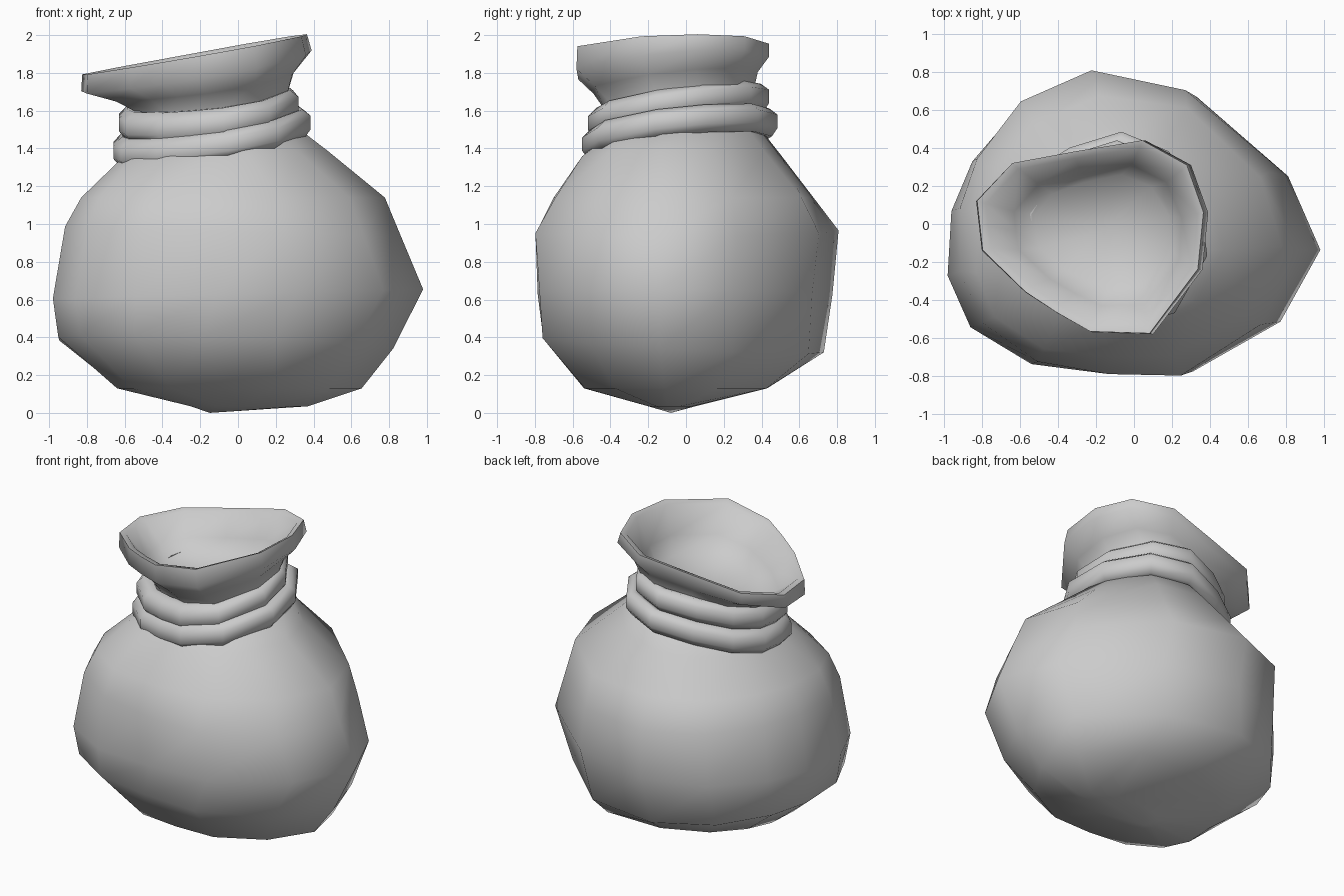
import bpy, bmesh, math

cube = bpy.data.objects.get("Cube")
if cube:
    bpy.data.objects.remove(cube, do_unlink=True)

# One plain cloth colour
cloth = bpy.data.materials.new("grey cloth")
cloth.use_nodes = True
colour = (0.6, 0.6, 0.6, 1)
cloth.diffuse_color = colour
cloth.node_tree.nodes["Principled BSDF"].inputs["Base Color"].default_value = colour

# Uneven outlines of the belly and of the open mouth, blended for the neck
BELLY = [(.98, -.13), (.81, .27), (.33, .7), (-.2, .81), (-.6, .65), (-.85, .35), (-.96, .08),
         (-.98, -.27), (-.86, -.55), (-.54, -.75), (-.12, -.8), (.31, -.79), (.77, -.52)]
MOUTH = [(.36, -.23), (.39, .07), (.3, .32), (.06, .45), (-.31, .39), (-.64, .33), (-.83, .13),
         (-.815, 0), (-.8, -.13), (-.57, -.35), (-.4, -.46), (-.22, -.56), (.1, -.57)]


def unit(points):
    """Scale an outline to the range 0..1 on both axes."""
    xs, ys = zip(*points)
    return [((x - min(xs)) / (max(xs) - min(xs)), (y - min(ys)) / (max(ys) - min(ys)))
            for x, y in points]


def ring(x0, x1, y0, y1, z, slope_x=0, slope_y=0, blend=0, cut=0, push=0):
    """Outline in a box on a tilted plane; cut trims the front right corner, push swells the back left."""
    mixed = unit([(a[0] * (1 - blend) + b[0] * blend, a[1] * (1 - blend) + b[1] * blend)
                  for a, b in zip(unit(BELLY), unit(MOUTH))])
    points = []
    for u, v in mixed:
        shift = cut * max(0, .7 - u - v) + push * max(0, u + v - 1.3)
        points.append((x0 + u * (x1 - x0) + shift, y0 + v * (y1 - y0) + shift,
                       z + (u - .5) * (x1 - x0) * slope_x + (v - .5) * (y1 - y0) * slope_y))
    return points


def loft(name, rings, first=None, last=None, closed=False):
    """Skin a stack of rings, with optional end points."""
    bm = bmesh.new()
    loops = [[bm.verts.new(p) for p in r] for r in rings]
    n = len(loops[0])
    pairs = list(zip(loops, loops[1:]))
    if closed:
        pairs.append((loops[-1], loops[0]))
    for low, high in pairs:
        for i in range(n):
            j = (i + 1) % n
            bm.faces.new((low[i], low[j], high[j], high[i]))
    for tip, loop in ((first, loops[0]), (last, loops[-1])):
        if tip:
            v = bm.verts.new(tip)
            for i in range(n):
                bm.faces.new((v, loop[i], loop[(i + 1) % n]))
    bmesh.ops.recalc_face_normals(bm, faces=bm.faces)
    mesh = bpy.data.meshes.new(name)
    bm.to_mesh(mesh)
    bm.free()
    mesh.materials.append(cloth)
    obj = bpy.data.objects.new(name, mesh)
    bpy.context.collection.objects.link(obj)
    bpy.ops.object.select_all(action='DESELECT')
    obj.select_set(True)
    bpy.context.view_layer.objects.active = obj
    bpy.ops.object.shade_smooth_by_angle(angle=math.radians(75))


# Sagging belly of the sack
loft("sack_body", [
    ring(-.25, .37, -.2, .05, .035),
    ring(-.64, .62, -.54, .4, .13, 0, 0, 0, 0, .3),
    ring(-.97, .81, -.77, .72, .36, -.03, -.06, 0, .05, .1),
    ring(-.98, .98, -.785, .775, .63, .025),
    ring(-.945, .86, -.81, .805, .96, -.03, 0, 0, .08, .03),
    ring(-.83, .76, -.7, .66, 1.14, 0, 0, 0, 0, .15),
    ring(-.64, .47, -.55, .5, 1.36, .06, .02, .2),
    ring(-.5, .27, -.42, .36, 1.5, .14, .1, .5),
], first=(-.15, -.08, 0), last=(-.13, -.04, 1.52))

# Two rolled folds around the neck: (inset, height) steps of the cross-section
ROLL = [(.09, -.06), (.03, -.075), (0, -.035), (0, .035), (.045, .075), (.09, .07)]


def roll(name, x0, x1, y0, y1, z, slope_x, slope_y):
    loft(name, [ring(x0 + d, x1 - d, y0 + d, y1 - d, z + h, slope_x, slope_y, .5)
                for d, h in ROLL], closed=True)


roll("lower_fold", -.66, .385, -.55, .485, 1.47, .16, .12)
roll("upper_fold", -.63, .32, -.52, .44, 1.595, .13, .15)

# Flared mouth: outside wall, thick lip, then the hollow inside
loft("sack_mouth", [
    ring(-.51, .24, -.41, .35, 1.52, .13, .12, .6),
    ring(-.55, .26, -.43, .36, 1.65, .13, .13, .7),
    ring(-.67, .3, -.49, .38, 1.73, .16, .1, .9),
    ring(-.83, .39, -.58, .44, 1.8, .18, .07, 1),
    ring(-.825, .365, -.575, .44, 1.895, .18, .02, 1),
    ring(-.78, .33, -.53, .4, 1.885, .18, .02, 1),
    ring(-.63, .25, -.43, .31, 1.74, .15, .04, .9),
    ring(-.52, .19, -.33, .26, 1.65, .12, .05, .7),
], last=(-.16, -.03, 1.61))
